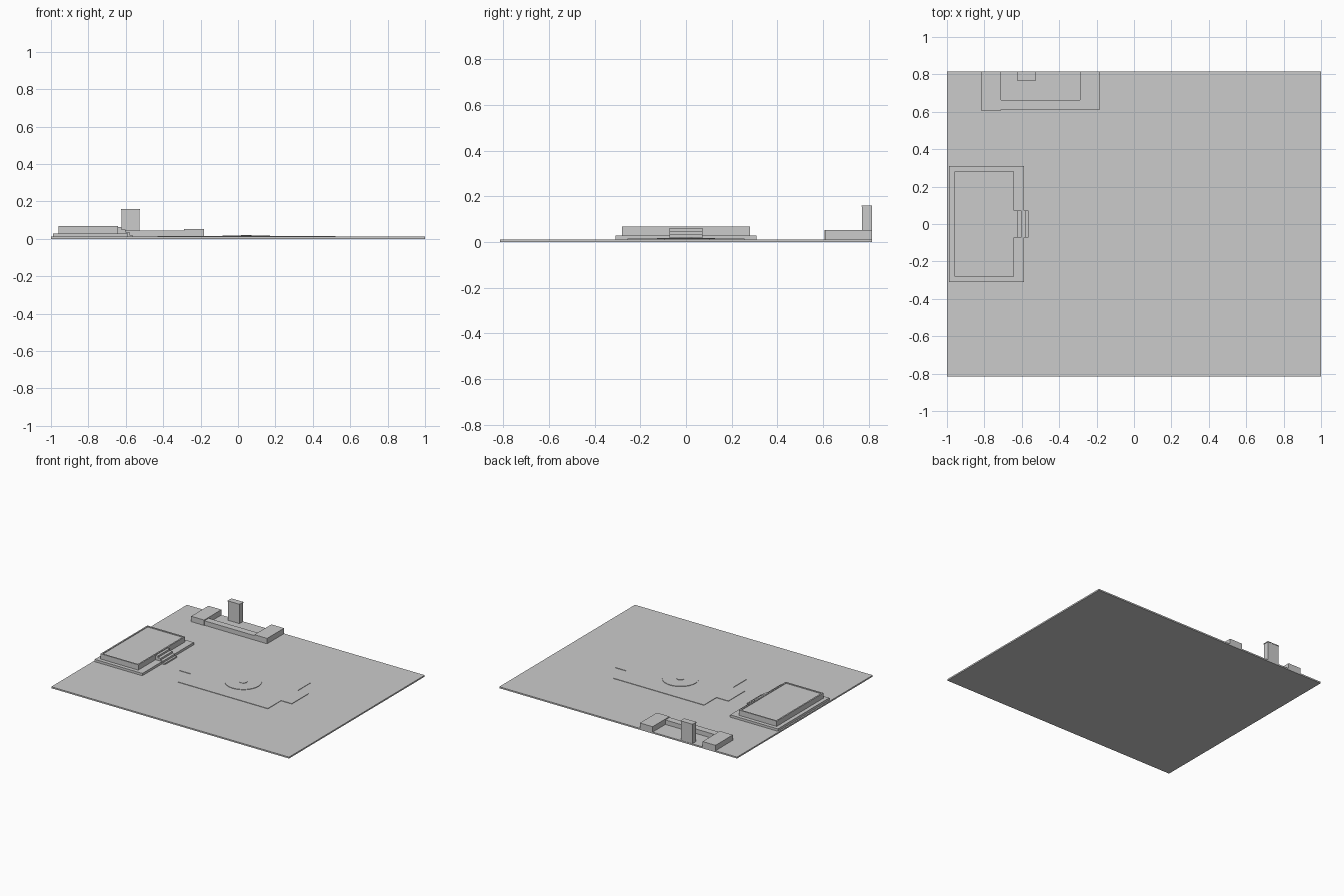
import bpy, bmesh, math

if "Cube" in bpy.data.objects:
    bpy.data.objects.remove(bpy.data.objects["Cube"])

mat = bpy.data.materials.new("plain_grey")
mat.diffuse_color = (0.6, 0.6, 0.6, 1)
mat.use_nodes = True
mat.node_tree.nodes["Principled BSDF"].inputs["Base Color"].default_value = mat.diffuse_color


def finish(name, bm):
    bmesh.ops.recalc_face_normals(bm, faces=bm.faces[:])
    me = bpy.data.meshes.new(name)
    bm.to_mesh(me)
    bm.free()
    me.materials.append(mat)
    ob = bpy.data.objects.new(name, me)
    bpy.context.collection.objects.link(ob)
    return ob


def prism(name, pts, z0, z1, axis="z", rim=0, sink=0):
    """Extrude an outline; axis 'z' takes (x, y), axis 'y' takes (x, z)."""
    bm = bmesh.new()
    if axis == "z":
        vs = [bm.verts.new((a, b, z0)) for a, b in pts]
        move = (0, 0, z1 - z0)
    else:
        vs = [bm.verts.new((a, z0, b)) for a, b in pts]
        move = (0, z1 - z0, 0)
    face = bm.faces.new(vs)
    ext = bmesh.ops.extrude_face_region(bm, geom=[face], use_keep_orig=True)
    bmesh.ops.translate(bm, vec=move, verts=[g for g in ext["geom"] if isinstance(g, bmesh.types.BMVert)])
    bmesh.ops.recalc_face_normals(bm, faces=bm.faces[:])
    if rim:  # sunken roof behind a parapet
        top = max(bm.faces, key=lambda f: f.calc_center_median().z)
        bmesh.ops.inset_region(bm, faces=[top], thickness=rim)
        ring = bmesh.ops.extrude_face_region(bm, geom=[top])
        bmesh.ops.translate(bm, vec=(0, 0, -sink), verts=[g for g in ring["geom"] if isinstance(g, bmesh.types.BMVert)])
        if top.is_valid:
            bm.faces.remove(top)
    return finish(name, bm)


def box(name, x0, x1, y0, y1, z0, z1, **kw):
    return prism(name, [(x0, y0), (x1, y0), (x1, y1), (x0, y1)], z0, z1, **kw)


def disc(name, x, r, z0, z1, n=32):
    pts = [(x + r * math.cos(2 * math.pi * i / n), r * math.sin(2 * math.pi * i / n)) for i in range(n)]
    return prism(name, pts, z0, z1)


G = 0.011  # top of the ground slab
Y = 0.815  # half depth of the site

# Ground slab
box("ground_slab", -1, 1, -Y, Y, 0, G)

# Main hall: plinth, body with parapet, entrance steps
box("hall_plinth", -0.989, -0.588, -0.309, 0.309, G, 0.029)
box("hall_body", -0.959, -0.642, -0.281, 0.281, 0.029, 0.069, rim=0.015, sink=0.005)
profile = [(-0.642, G)]
treads = [(-0.564, 0.021), (-0.580, 0.035), (-0.601, 0.049), (-0.623, 0.062)]
for i, (x, z) in enumerate(treads):
    low = G if i == 0 else treads[i - 1][1]
    profile += [(x, low), (x, z)]
profile.append((-0.642, 0.062))
prism("entrance_steps", profile, -0.0725, 0.0725, axis="y")

# Courtyard building: two wings, front range, tower with cap
box("left_wing", -0.819, -0.71, 0.607, Y, G, 0.052)
box("right_wing", -0.29, -0.183, 0.611, Y, G, 0.052)
box("front_range", -0.71, -0.29, 0.611, 0.662, G, 0.045)
box("tower", -0.623, -0.527, 0.771, Y - 0.002, G, 0.155)
box("tower_cap", -0.626, -0.524, 0.768, Y, 0.155, 0.160)

# Cross-shaped plaza paving with round stage
cross = [(-0.33, -0.255), (0.43, -0.255), (0.43, -0.096), (0.52, -0.096),
         (0.52, 0.105), (0.43, 0.105), (0.43, 0.255), (-0.33, 0.255),
         (-0.33, 0.105), (-0.43, 0.105), (-0.43, -0.096), (-0.33, -0.096)]
prism("plaza_paving", cross, G, 0.0145)
disc("round_stage", 0.045, 0.127, 0.0145, 0.018)
disc("stage_centre", 0.045, 0.028, 0.018, 0.021, 16)
